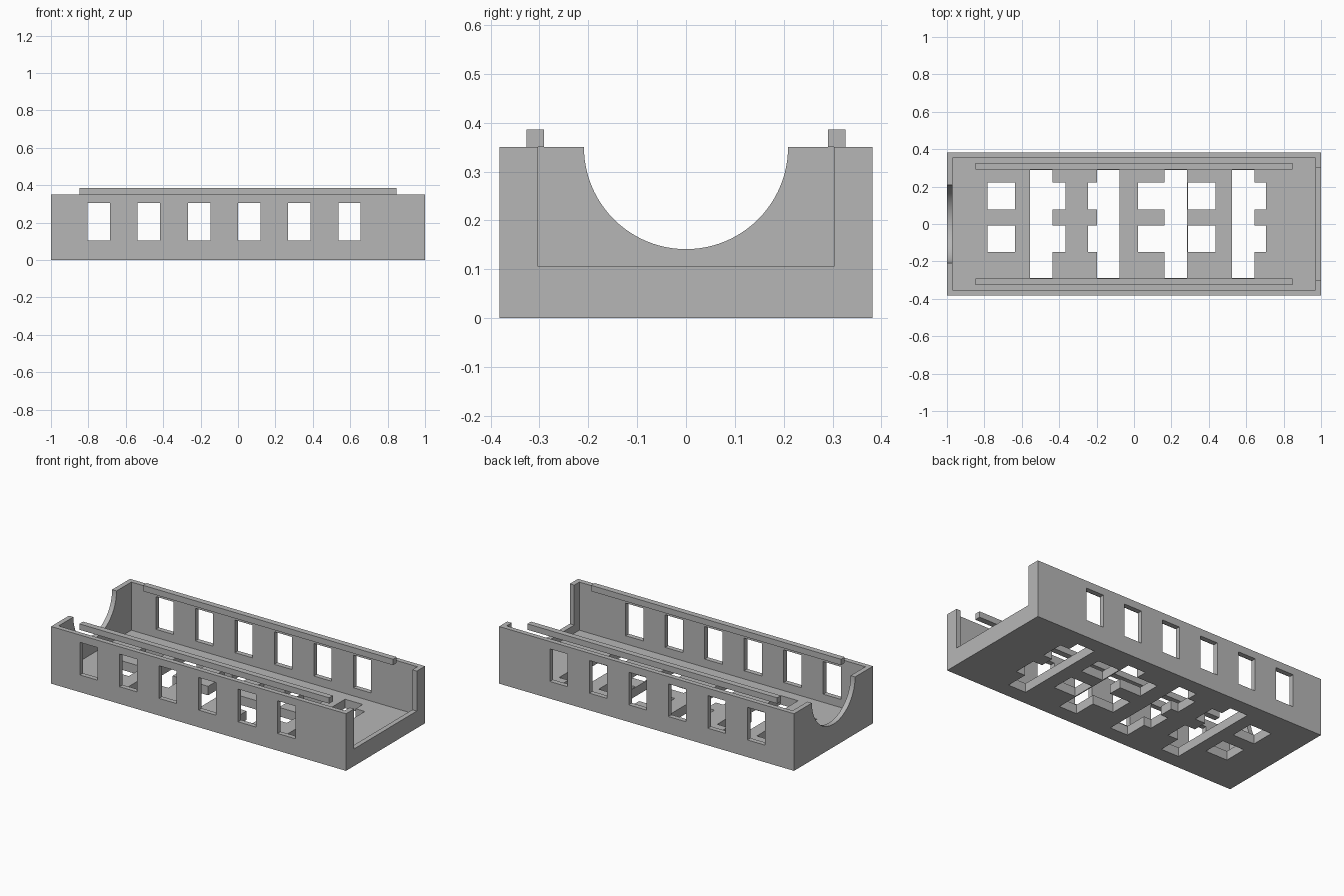
import bpy
import bmesh
import math
from mathutils import Matrix, Vector

default = bpy.data.objects.get("Cube")
if default:
    bpy.data.objects.remove(default, do_unlink=True)

grey = bpy.data.materials.new("plain grey")
grey.use_nodes = True
grey.diffuse_color = (0.47, 0.47, 0.47, 1)
grey.node_tree.nodes["Principled BSDF"].inputs["Base Color"].default_value = grey.diffuse_color

LENGTH, WIDTH, HEIGHT = 2.0, 0.764, 0.35
WALL, FLOOR, SILL = 0.03, 0.055, 0.105
PITCH = 0.268


def add_box(bm, lo, hi):
    lo, hi = Vector(lo), Vector(hi)
    size = Matrix.Diagonal((*(hi - lo), 1))
    bmesh.ops.create_cube(bm, size=1, matrix=Matrix.Translation((lo + hi) / 2) @ size)


def finish(name, bm):
    mesh = bpy.data.meshes.new(name)
    bm.to_mesh(mesh)
    bm.free()
    mesh.materials.append(grey)
    obj = bpy.data.objects.new(name, mesh)
    bpy.context.collection.objects.link(obj)
    return obj


def boxes(name, ranges):
    bm = bmesh.new()
    for lo, hi in ranges:
        add_box(bm, lo, hi)
    return finish(name, bm)


def cut(body, cutter):
    cutter.hide_render = True
    mod = body.modifiers.new(cutter.name, 'BOOLEAN')
    mod.operation = 'DIFFERENCE'
    mod.solver = 'EXACT'
    mod.object = cutter
    with bpy.context.temp_override(object=body, active_object=body):
        bpy.ops.object.modifier_apply(modifier=mod.name)
    bpy.data.objects.remove(cutter, do_unlink=True)


# Main tray
hx, hy = LENGTH / 2, WIDTH / 2
body = boxes("tray", [((-hx, -hy, 0), (hx, hy, HEIGHT))])
cut(body, boxes("cavity", [((WALL - hx, WALL - hy, FLOOR), (hx - WALL, hy - WALL, 1))]))

# Square opening at one end, with a low sill
cut(body, boxes("end_opening", [((0.9, -0.303, SILL), (1.1, 0.303, 1))]))

# Half-round notch at the other end
bm = bmesh.new()
turn = Matrix.Translation((-1, 0, HEIGHT)) @ Matrix.Rotation(math.pi / 2, 4, 'Y')
bmesh.ops.create_cone(bm, cap_ends=True, segments=96, radius1=0.209, radius2=0.209,
                      depth=0.2, matrix=turn)
cut(body, finish("round_notch", bm))

# Side windows, cut through both long walls
starts = [-0.804 + PITCH * i for i in range(6)]
cut(body, boxes("windows", [((x, -1, SILL), (x + 0.12, 1, 0.305)) for x in starts]))

# Cross slots and paired square holes in the floor
slots = [-0.557 + 0.36 * i for i in range(4)]
cut(body, boxes("slots", [((x, -0.29, -1), (x + 0.12, 0.29, 0.09)) for x in slots]))
cut(body, boxes("floor_holes", [((-0.783 + PITCH * i, y, -1),
                                 (-0.635 + PITCH * i, y + 0.143, 0.09))
                                for i in range(6) for y in (-0.151, 0.078)]))

# Rails along the tops of the long walls
for name, y in (("front_rail", -0.327), ("back_rail", 0.291)):
    boxes(name, [((-0.847, y, HEIGHT), (0.847, y + 0.036, 0.386))])

# Smooth only the curved notch
bpy.ops.object.select_all(action='DESELECT')
body.select_set(True)
bpy.context.view_layer.objects.active = body
bpy.ops.object.shade_smooth_by_angle(angle=math.radians(20))
